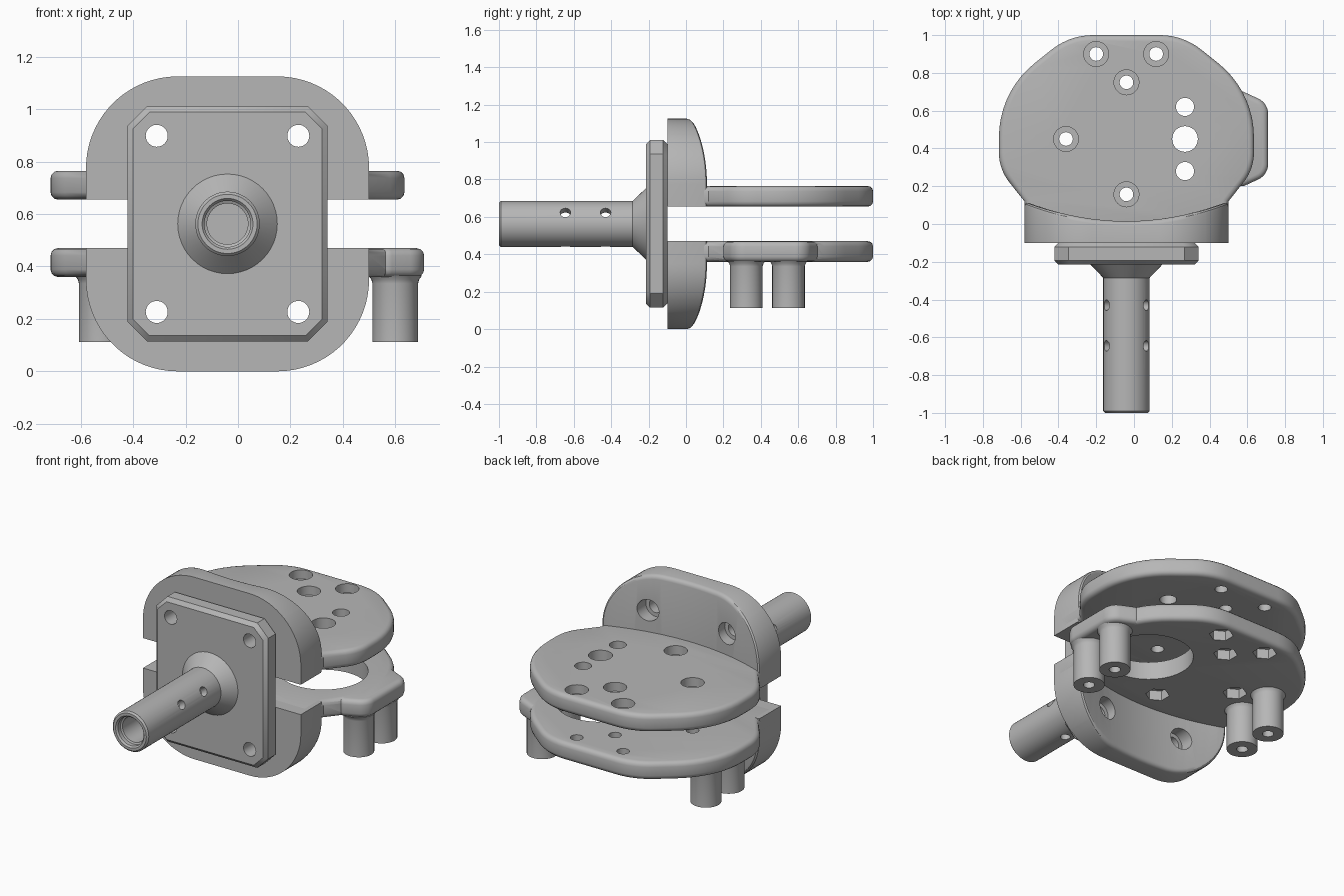
import bpy, bmesh, math
from mathutils import Matrix, Vector

if "Cube" in bpy.data.objects:
    bpy.data.objects.remove(bpy.data.objects["Cube"], do_unlink=True)

CX, MID = -0.04, 0.5625      # centre line in x, mirror height of the two jaws
TO_Y = Matrix.Rotation(-math.pi / 2, 4, 'X')     # local z becomes +y
UPRIGHT = Matrix.Rotation(math.pi / 2, 4, 'X')   # local y becomes z, local z becomes -y

grey = bpy.data.materials.new("machined_grey")
grey.use_nodes = True
COLOUR = (0.47, 0.47, 0.47, 1)
grey.diffuse_color = COLOUR
grey.node_tree.nodes["Principled BSDF"].inputs["Base Color"].default_value = COLOUR
parts = []


def finish(name, bm, matrix=Matrix(), final=True):
    bmesh.ops.transform(bm, matrix=matrix, verts=bm.verts)
    bmesh.ops.recalc_face_normals(bm, faces=bm.faces)
    mesh = bpy.data.meshes.new(name)
    bm.to_mesh(mesh)
    bm.free()
    mesh.materials.append(grey)
    ob = bpy.data.objects.new(name, mesh)
    bpy.context.collection.objects.link(ob)
    if final:
        parts.append(ob)
    return ob


def rounded(corners):
    """Polygon with each (x, y, radius) corner replaced by an arc."""
    out = []
    for i, (x, y, r) in enumerate(corners):
        p = Vector((x, y))
        if r == 0:
            out.append(p)
            continue
        a = (Vector(corners[i - 1][:2]) - p).normalized()
        b = (Vector(corners[(i + 1) % len(corners)][:2]) - p).normalized()
        half = a.angle(b) / 2
        centre = p + (a + b).normalized() * (r / math.sin(half))
        start = p + a * (r / math.tan(half)) - centre
        sweep = start.angle_signed(p + b * (r / math.tan(half)) - centre)
        n = max(3, int(abs(sweep) / 0.09))
        for k in range(n + 1):
            out.append(centre + Matrix.Rotation(-sweep * k / n, 2) @ start)
    return out


def symmetric(left):
    """Add the mirrored right half to a list of left corners."""
    return left + [(-x, y, r) for x, y, r in reversed(left)]


def prism(points, z0, z1, rim=0.0, segments=3, rims=(0, 1)):
    bm = bmesh.new()
    base = bm.faces.new([bm.verts.new((p.x, p.y, z0)) for p in points])
    ext = bmesh.ops.extrude_face_region(bm, geom=[base], use_keep_orig=True)
    top = [v for v in ext["geom"] if isinstance(v, bmesh.types.BMVert)]
    bmesh.ops.translate(bm, vec=(0, 0, z1 - z0), verts=top)
    if rim:
        heights = [(z0, z1)[k] for k in rims]
        edges = [e for e in bm.edges if any(
            all(abs(v.co.z - h) < 1e-5 for v in e.verts) for h in heights)]
        bmesh.ops.bevel(bm, geom=edges, offset=rim, segments=segments,
                        profile=0.5, affect='EDGES')
    return bm


def lathe(name, profile, matrix, steps=48):
    bm = bmesh.new()
    vs = [bm.verts.new((r, 0, z)) for r, z in profile]
    es = [bm.edges.new(pair) for pair in zip(vs, vs[1:])]
    bmesh.ops.spin(bm, geom=vs + es, axis=(0, 0, 1), cent=(0, 0, 0),
                   angle=math.tau, steps=steps, use_duplicate=False)
    bmesh.ops.remove_doubles(bm, verts=bm.verts, dist=1e-5)
    return finish(name, bm, matrix)


def rod(r, a, b, matrix, sides=32):
    """Cutter running from a to b along the local z axis."""
    bm = bmesh.new()
    bmesh.ops.create_cone(bm, cap_ends=True, segments=sides, radius1=r, radius2=r,
                          depth=b - a, matrix=Matrix.Translation((0, 0, (a + b) / 2)))
    return finish("cutter", bm, matrix, False)


def carve(ob, cutters, joins=()):
    for op, tools in (('UNION', joins), ('DIFFERENCE', cutters)):
        for tool in tools:
            mod = ob.modifiers.new("cut", 'BOOLEAN')
            mod.operation, mod.solver, mod.object = op, 'EXACT', tool
    deps = bpy.context.evaluated_depsgraph_get()
    mesh = bpy.data.meshes.new_from_object(ob.evaluated_get(deps))
    ob.modifiers.clear()
    ob.data = mesh
    for tool in [*cutters, *joins]:
        bpy.data.objects.remove(tool, do_unlink=True)


def at(x, y, z=0):
    return Matrix.Translation((x, y, z))


BOLTS = [(CX + sx * 0.27, MID + sz * 0.336) for sx in (-1, 1) for sz in (-1, 1)]
SCREWS = [(-0.2, 0.9), (0.117, 0.9), (CX, 0.75), (-0.36, 0.45), (CX, 0.157)]
JAW = symmetric([(-0.54, 0.0925, 0), (-0.54, MID, 0.35)])
DISC = rounded(symmetric([(-0.54, -0.05, 0), (-0.54, 0.12, 0), (-0.675, 0.29, 0.25),
                          (-0.675, 0.7, 0.5), (-0.3, 1.0, 0.35)]))

# Jaw backs: half-round blocks with a concave rear face and counterbored bolts
for label, s in (("upper", 1), ("lower", -1)):
    bm = prism(rounded(JAW), -0.015, 0.1)
    rim = [e for e in bm.edges if all(v.co.z < 0 for v in e.verts)
           and not all(v.co.y < 0.1 for v in e.verts)]
    bmesh.ops.bevel(bm, geom=rim, offset=0.025, segments=3, profile=0.5, affect='EDGES')
    for k in range(-8, 9):
        bmesh.ops.bisect_plane(bm, geom=bm.verts[:] + bm.edges[:] + bm.faces[:],
                               plane_co=(k * 0.06, 0, 0), plane_no=(1, 0, 0))
    for v in bm.verts:
        if v.co.z < 0.05:
            v.co.z -= v.co.x ** 2 / 2.77
    flip = Matrix.Diagonal((1, s, 1, 1))
    block = finish(label + "_jaw_back", bm, at(CX, 0, MID) @ UPRIGHT @ flip)
    cuts = []
    for x, z in BOLTS:
        if (z - MID) * s > 0:
            cuts += [rod(0.042, -0.3, 0.3, at(x, 0, z) @ TO_Y),
                     rod(0.066, -0.03, 0.3, at(x, 0, z) @ TO_Y)]
    carve(block, cuts)

# Upper plate: counterbored screw holes and a row of three plain holes
upper = finish("upper_plate", prism(DISC, 0.655, 0.765, 0.028), at(CX, 0))
cuts = [rod(r, 0.5, 1, at(0.27, y)) for r, y in ((0.048, 0.28), (0.068, 0.45), (0.048, 0.62))]
for x, y in SCREWS:
    cuts += [rod(0.036, 0.5, 1, at(x, y)), rod(0.066, 0.71, 1, at(x, y))]
carve(upper, cuts)

# Lower plate: side lug, large opening, hexagonal nut pockets underneath
lower = finish("lower_plate", prism(DISC, 0.36, 0.47, 0.028), at(CX, 0))
LUG = rounded([(0.45, 0.2, 0), (0.62, 0.2, 0.04), (0.75, 0.26, 0.09),
               (0.75, 0.64, 0.09), (0.62, 0.7, 0.04), (0.45, 0.75, 0)])
lug = finish("lug", prism(LUG, 0.3605, 0.4695, 0.028), at(CX, 0), False)
cuts = [rod(0.25, 0.2, 0.6, at(0.27, 0.45), 64)]
for x, y in SCREWS:
    cuts += [rod(0.036, 0.2, 0.6, at(x, y)), rod(0.068, 0.2, 0.42, at(x, y), 6)]
carve(lower, cuts, [lug])

# Posts with blind screw holes
POST = [(0, 0.18), (0.032, 0.18), (0.032, 0.112), (0.087, 0.112), (0.087, 0.335),
        (0.091, 0.35), (0.102, 0.365), (0, 0.365)]
for side, x in (("left", 0.6), ("right", -0.52)):
    for place, y in (("front", 0.323), ("rear", 0.548)):
        lathe(f"{side}_{place}_post", POST, at(x, y), 32)

# Mounting flange with chamfered corners and edges
w, h, c = 0.382, 0.448, 0.075
octagon = [Vector(p) for p in symmetric([(-w + c, -h, 0), (-w, -h + c, 0),
                                        (-w, h - c, 0), (-w + c, h, 0)])]
octagon = [Vector((p.x, p.y)) for p in octagon]
flange = finish("mounting_flange", prism(octagon, 0.1, 0.215, 0.022, 1),
                at(CX, 0, MID) @ UPRIGHT)
carve(flange, [rod(0.042, -0.4, 0.1, at(x, 0, z) @ TO_Y) for x, z in BOLTS])

# Hollow shaft with a conical foot and three rows of radial holes
SHAFT = [(0, -0.25), (0.078, -0.25), (0.078, -0.96), (0.088, -0.965), (0.088, -0.99),
         (0.097, -1.0), (0.113, -1.0), (0.123, -0.99), (0.123, -0.285), (0.19, -0.215),
         (0.19, -0.2), (0, -0.2)]
shaft = lathe("hollow_shaft", SHAFT, at(CX, 0, MID) @ TO_Y)
carve(shaft, [rod(0.028, 0.05, 0.2, at(CX, y, MID) @ Matrix.Rotation(math.radians(a), 4, 'Y'), 20)
              for y in (-0.645, -0.43) for a in (60, 180, 300)])

# Smooth curved walls, keep edges crisp
bpy.ops.object.select_all(action='DESELECT')
for ob in parts:
    ob.select_set(True)
bpy.context.view_layer.objects.active = parts[0]
bpy.ops.object.shade_smooth_by_angle(angle=math.radians(32))
